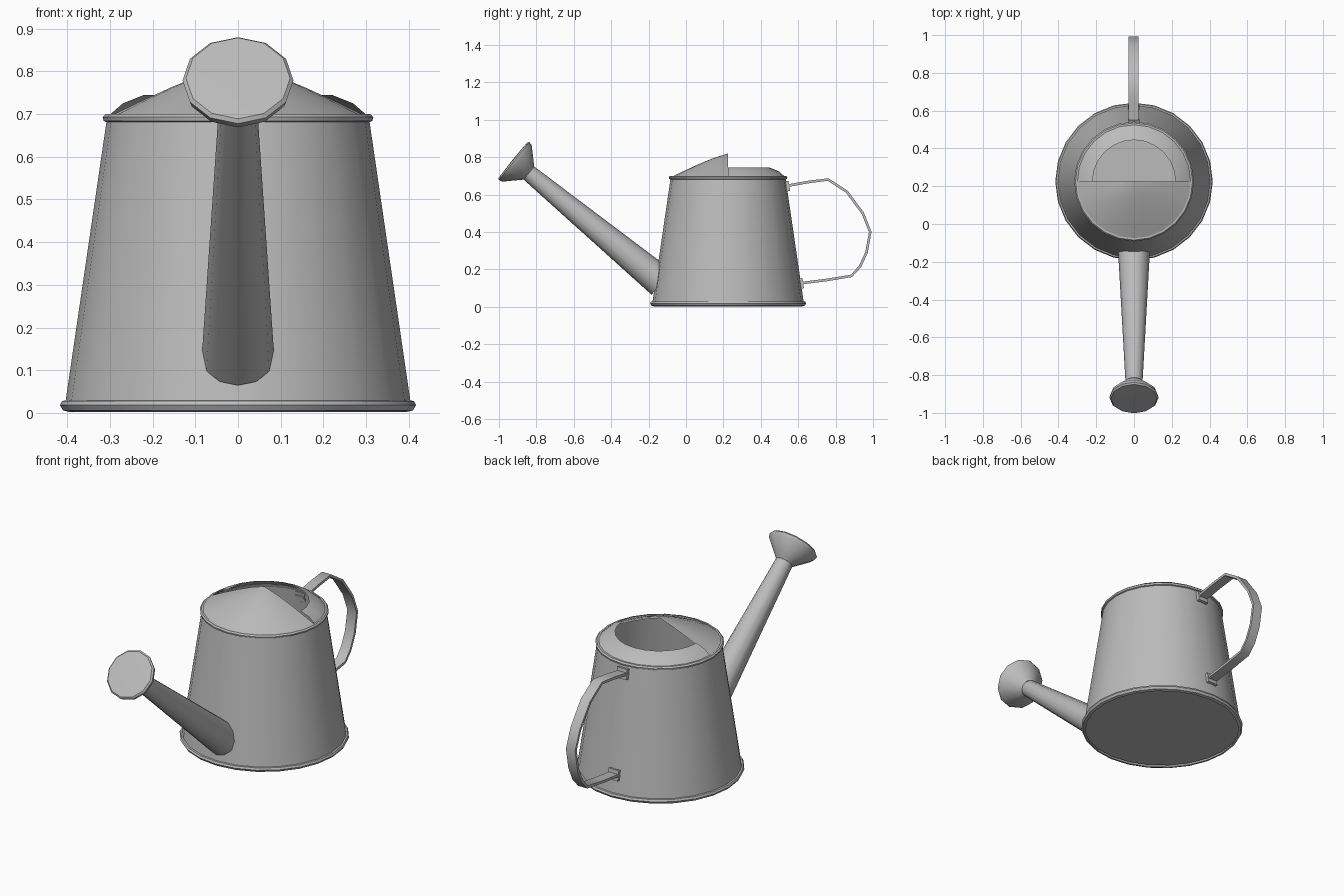
import bpy, bmesh, math
from mathutils import Vector, Matrix

cube = bpy.data.objects.get("Cube")
if cube:
    bpy.data.objects.remove(cube, do_unlink=True)

metal = bpy.data.materials.new("galvanised grey")
metal.use_nodes = True
GREY = (0.5, 0.5, 0.5, 1)
metal.diffuse_color = GREY
metal.node_tree.nodes["Principled BSDF"].inputs["Base Color"].default_value = GREY

CAN_Y = 0.225    # centre of the can along y


def finish(name, bm, angle=40):
    bmesh.ops.remove_doubles(bm, verts=bm.verts, dist=1e-5)
    bmesh.ops.recalc_face_normals(bm, faces=bm.faces)
    mesh = bpy.data.meshes.new(name)
    bm.to_mesh(mesh)
    bm.free()
    mesh.materials.append(metal)
    ob = bpy.data.objects.new(name, mesh)
    bpy.context.collection.objects.link(ob)
    bpy.ops.object.select_all(action='DESELECT')
    ob.select_set(True)
    bpy.context.view_layer.objects.active = ob
    bpy.ops.object.shade_smooth_by_angle(angle=math.radians(angle))
    return ob


def lathe(name, profile, sides, matrix, start=0.0, sweep=math.tau):
    """Spin (radius, height) points round the local z axis."""
    bm = bmesh.new()
    rings = []
    for i in range(sides + 1):
        a = start + sweep * i / sides
        rings.append([bm.verts.new((r * math.cos(a), r * math.sin(a), h)) for r, h in profile])
    for a, b in zip(rings, rings[1:]):
        for j in range(len(profile) - 1):
            bm.faces.new((a[j], b[j], b[j + 1], a[j + 1]))
    bmesh.ops.remove_doubles(bm, verts=bm.verts, dist=1e-5)
    bmesh.ops.transform(bm, matrix=matrix, verts=bm.verts)
    return finish(name, bm)


def along(start, end):
    """Frame at start whose z axis points to end."""
    turn = (end - start).to_track_quat('Z', 'Y').to_matrix().to_4x4()
    return Matrix.Translation(start) @ turn


upright = Matrix.Translation((0, CAN_Y, 0))

# Tapered can with a floor
lathe("can_body", [(0, 0.02), (0.405, 0.02), (0.307, 0.69)], 24, upright)

# Rolled rims at the foot and the shoulder
lathe("bottom_rim", [(0.395, 0.002), (0.41, 0.006), (0.417, 0.018),
                     (0.412, 0.028), (0.4, 0.03)], 24, upright)
lathe("top_rim", [(0.305, 0.68), (0.315, 0.684), (0.317, 0.693),
                  (0.31, 0.7), (0.3, 0.7)], 24, upright)

# Half-cone hood over the front of the opening
hood = [(r, 0.69 + 0.13 * (1 - (r / 0.31) ** 1.2)) for r in (0.31, 0.24, 0.16, 0.08, 0)]
lathe("front_hood", hood, 12, upright, math.pi, math.pi)

# Sloping collar round the back of the opening
lathe("back_collar", [(0.31, 0.69), (0.27, 0.725), (0.22, 0.745)], 12, upright, 0, math.pi)

# Tapered spout
base, tip = Vector((0, -0.13, 0.13)), Vector((0, -0.84, 0.715))
length = (tip - base).length
lathe("spout", [(0.085, 0), (0.045, length)], 12, along(base, tip))

# Flared sprinkler rose
neck, face = Vector((0, -0.84, 0.715)), Vector((0, -0.923, 0.782))
depth = (face - neck).length
lathe("sprinkler_rose", [(0.045, 0), (0.06, 0.015), (0.125, depth - 0.025),
                         (0.13, depth - 0.005), (0.122, depth + 0.003), (0, depth + 0.006)],
      12, along(neck, face))

# Strap handle: a flat band following a path in the yz plane
path = [(0.53, 0.645), (0.66, 0.668), (0.76, 0.68), (0.86, 0.615), (0.945, 0.5),
        (0.985, 0.4), (0.965, 0.29), (0.93, 0.215), (0.885, 0.165), (0.75, 0.143), (0.605, 0.125)]
bm = bmesh.new()
points = [Vector(p) for p in path]
bands = []
for i, p in enumerate(points):
    t = (points[min(i + 1, len(points) - 1)] - points[max(i - 1, 0)]).normalized()
    n = Vector((-t.y, t.x)) * 0.007
    bands.append([bm.verts.new((x, p.x + s * n.x, p.y + s * n.y))
                  for x, s in ((-0.03, -1), (0.025, -1), (0.025, 1), (-0.03, 1))])
for a, b in zip(bands, bands[1:]):
    for j in range(4):
        k = (j + 1) % 4
        bm.faces.new((a[j], b[j], b[k], a[k]))
bm.faces.new(bands[0])
bm.faces.new(bands[-1])
finish("handle", bm)

# Small brackets where the handle meets the can
for name, y, z in (("upper_bracket", 0.543, 0.645), ("lower_bracket", 0.617, 0.125)):
    bm = bmesh.new()
    bmesh.ops.create_cube(bm, size=1)
    bmesh.ops.transform(bm, verts=bm.verts, matrix=Matrix.Translation((-0.002, y, z))
                        @ Matrix.Rotation(math.radians(8.5), 4, 'X')
                        @ Matrix.Diagonal((0.06, 0.02, 0.055, 1)))
    finish(name, bm)
